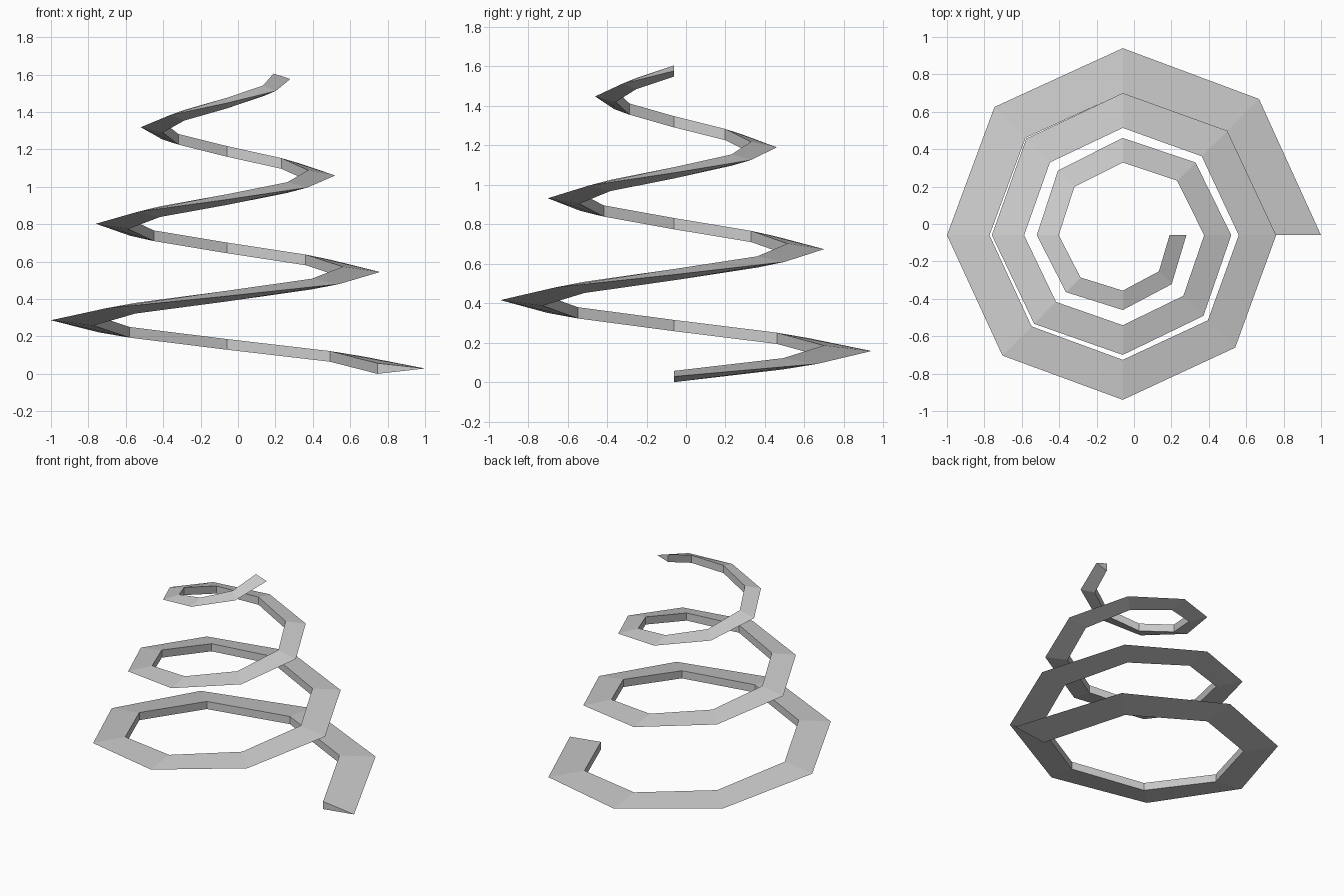
import bpy, bmesh
from math import cos, sin, tau

if "Cube" in bpy.data.objects:
    bpy.data.objects.remove(bpy.data.objects["Cube"])

TURNS, SIDES = 3, 8
CX = CY = -0.06
PITCH = 0.516      # rise per turn
HALF = 0.0285      # half height of the inner wall


def lerp(a, b, t):
    return a + (b - a) * t


bm = bmesh.new()
rings = []
steps = TURNS * SIDES
# triangular section swept up a tapering octagonal spiral
for i in range(steps + 1):
    t, a = i / steps, tau * i / SIDES
    outer, inner = lerp(1.06, 0.34, t), lerp(0.805, 0.25, t)
    z = HALF + PITCH * i / SIDES
    section = [(inner, z - HALF), (outer, z), (inner, z + HALF)]
    rings.append([bm.verts.new((CX + r * cos(a), CY + r * sin(a), h)) for r, h in section])

# strip faces
for p, q in zip(rings, rings[1:]):
    for k in range(3):
        n = (k + 1) % 3
        bm.faces.new((p[k], p[n], q[n], q[k]))

# end caps
bm.faces.new(rings[0])
bm.faces.new(rings[-1])
bmesh.ops.recalc_face_normals(bm, faces=bm.faces)

mesh = bpy.data.meshes.new("spiral_ribbon")
bm.to_mesh(mesh)
bm.free()
bpy.context.collection.objects.link(bpy.data.objects.new("spiral_ribbon", mesh))
